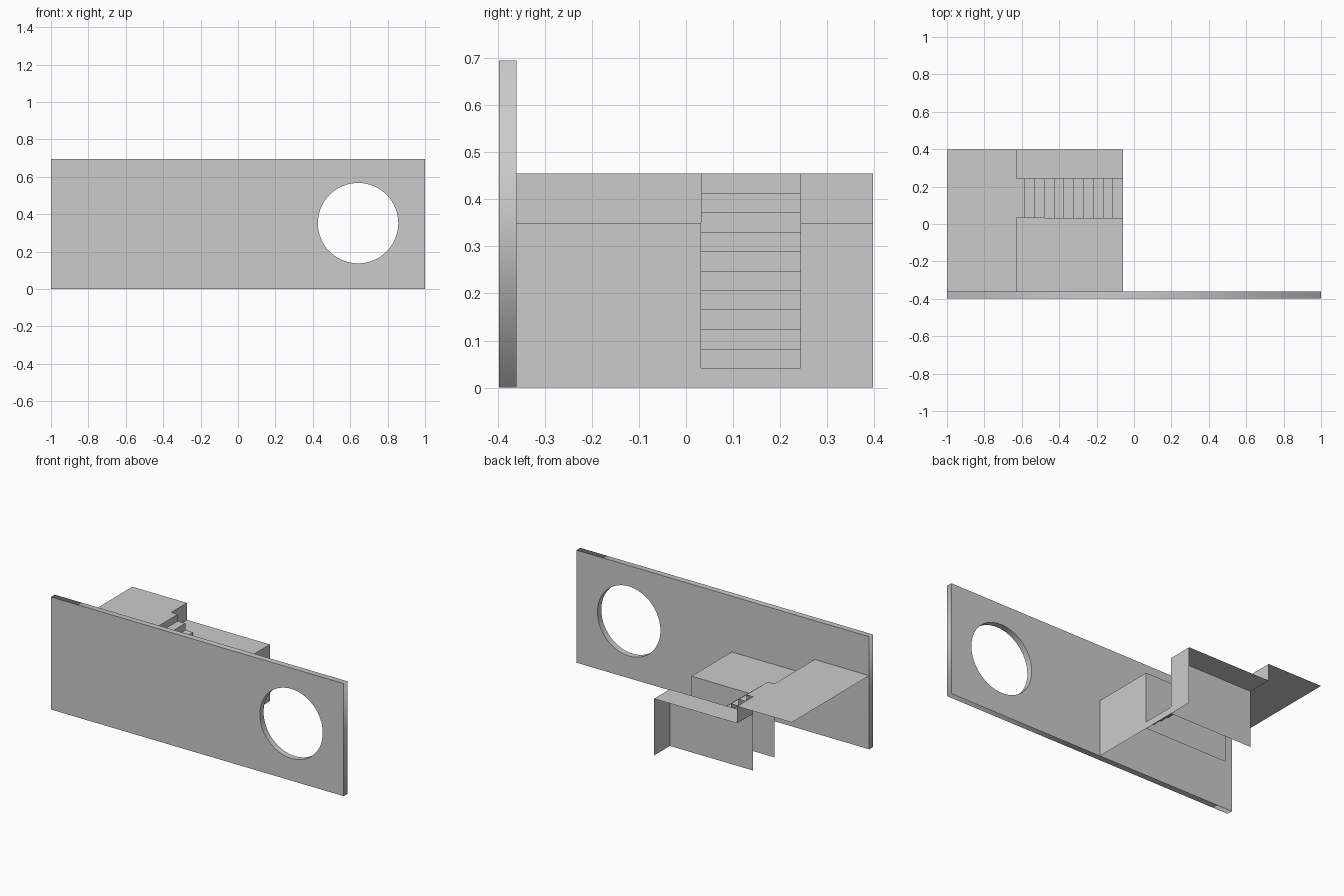
import bpy
from math import sin, cos, pi

if "Cube" in bpy.data.objects:
    bpy.data.objects.remove(bpy.data.objects["Cube"])

# Shared layout
X_BACK, X_EDGE, X_FRONT = -1.0, -0.627, -0.06
Y_WALL, Y_OUT = -0.36, 0.397
S0, S1 = 0.032, 0.243            # stair slot sides
Z_LOW, Z_TOP = 0.35, 0.455
STEPS = 10
RISE = Z_TOP / (STEPS + 1)
RUN = 0.0522
X_STAIR = X_FRONT - STEPS * RUN  # top of the stairs


def sheet(name, faces):
    """Open surface from a list of polygons, shared corners merged."""
    verts, index, polys = [], {}, []
    for face in faces:
        poly = []
        for p in face:
            key = tuple(round(c, 4) for c in p)
            if key not in index:
                index[key] = len(verts)
                verts.append(key)
            poly.append(index[key])
        polys.append(poly)
    mesh = bpy.data.meshes.new(name)
    mesh.from_pydata(verts, [], polys)
    obj = bpy.data.objects.new(name, mesh)
    bpy.context.collection.objects.link(obj)
    return obj


def flat(outline, z):
    return [(x, y, z) for x, y in outline]


def across(x, y0, y1, z0, z1):
    return [(x, y0, z0), (x, y1, z0), (x, y1, z1), (x, y0, z1)]


# Tall wall with a round opening: filled profile, extruded
curve = bpy.data.curves.new("wall_with_opening", 'CURVE')
curve.dimensions = '2D'
curve.fill_mode = 'BOTH'
curve.extrude = 0.0185
ring = [(0.642 + 0.215 * cos(2 * pi * i / 64), 0.352 + 0.215 * sin(2 * pi * i / 64))
        for i in range(64)]
for pts in ([(-1, 0), (1, 0), (1, 0.695), (-1, 0.695)], ring):
    spline = curve.splines.new('POLY')
    spline.points.add(len(pts) - 1)
    for point, (x, y) in zip(spline.points, pts):
        point.co = (x, y, 0, 1)
    spline.use_cyclic_u = True
wall = bpy.data.objects.new("wall_with_opening", curve)
bpy.context.collection.objects.link(wall)
wall.rotation_euler.x = pi / 2
wall.location.y = -0.3785
bpy.context.view_layer.objects.active = wall
wall.select_set(True)
bpy.ops.object.convert(target='MESH')

# Upper platform with a tongue reaching the stairs, and its step-down
sheet("upper_platform", [
    flat([(X_BACK, Y_WALL), (X_EDGE, Y_WALL), (X_EDGE, S0), (X_STAIR, S0),
          (X_STAIR, S1), (X_EDGE, S1), (X_EDGE, Y_OUT), (X_BACK, Y_OUT)], Z_TOP),
    across(X_EDGE, Y_WALL, S0, Z_LOW, Z_TOP),
    across(X_EDGE, S1, Y_OUT, Z_LOW, Z_TOP)])

# Lower platforms on both sides of the stairs
sheet("lower_platforms", [
    flat([(X_EDGE, a), (X_FRONT, a), (X_FRONT, b), (X_EDGE, b)], Z_LOW)
    for a, b in ((Y_WALL, S0), (S1, Y_OUT))])

# Walls lining the stair slot
sheet("slot_left_wall", [[(X_FRONT, S0, 0), (X_EDGE, S0, 0),
                          (X_EDGE, S0, Z_LOW), (X_FRONT, S0, Z_LOW)]])
sheet("slot_right_wall", [[(X_EDGE, S1, 0), (X_FRONT, S1, 0),
                           (X_FRONT, S1, Z_LOW), (X_EDGE, S1, Z_LOW)]])

# End face, notched for the stairs; its low middle is the first riser
sheet("end_face", [[(X_FRONT, y, z) for y, z in (
    (Y_WALL, 0), (Y_OUT, 0), (Y_OUT, Z_LOW), (S1, Z_LOW),
    (S1, RISE), (S0, RISE), (S0, Z_LOW), (Y_WALL, Z_LOW))]])

# Stairs: a tread and the riser behind it, repeated
steps = []
for i in range(STEPS):
    x0, x1, z = X_FRONT - (i + 1) * RUN, X_FRONT - i * RUN, (i + 1) * RISE
    steps.append(flat([(x0, S0), (x1, S0), (x1, S1), (x0, S1)], z))
    steps.append(across(x0, S0, S1, z, z + RISE))
sheet("stairs", steps)
